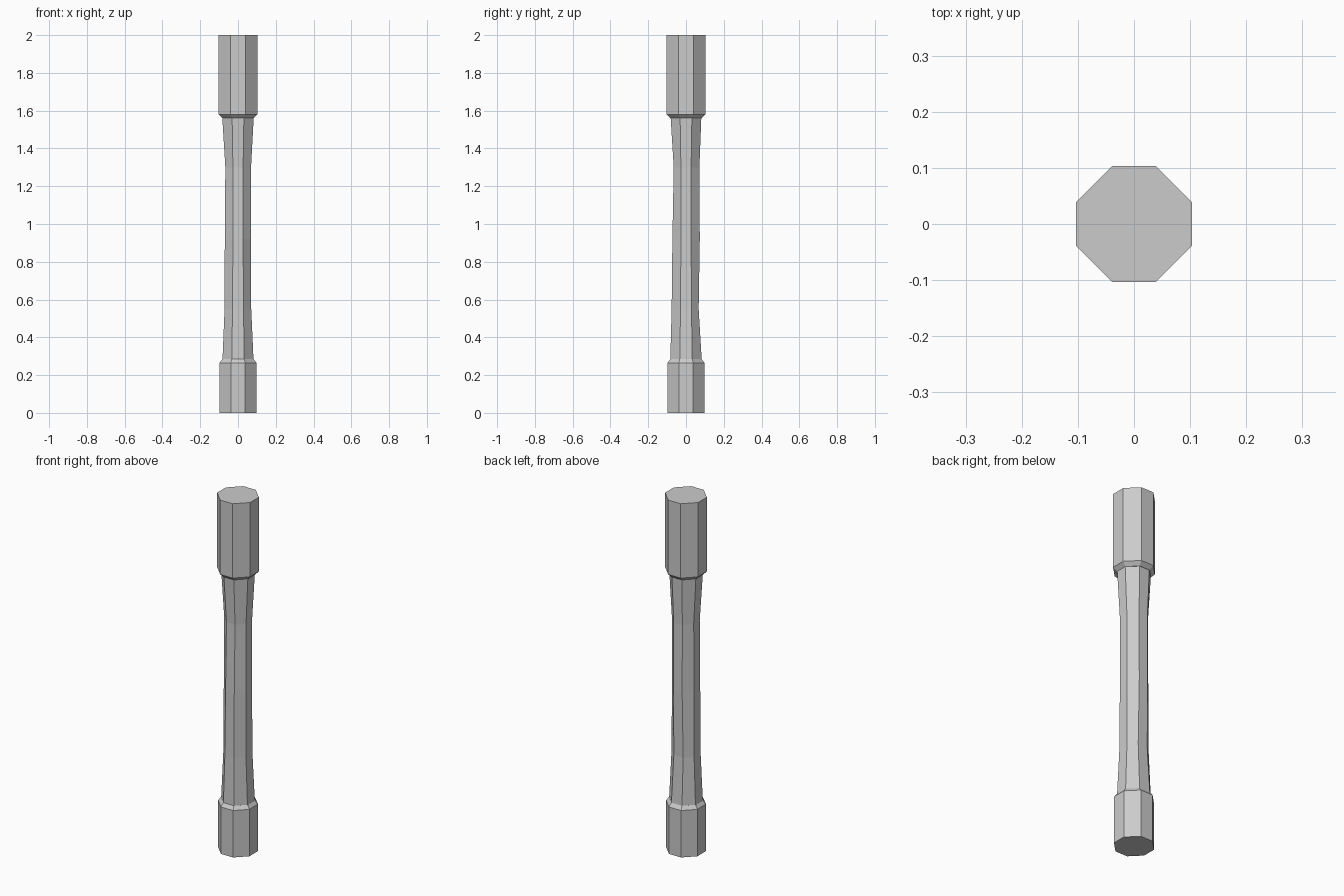
import bpy, bmesh

cube = bpy.data.objects.get("Cube")
if cube:
    bpy.data.objects.remove(cube, do_unlink=True)

stone = bpy.data.materials.new("Grey stone")
stone.use_nodes = True
grey = (0.6, 0.6, 0.6, 1)
stone.diffuse_color = grey
stone.node_tree.nodes["Principled BSDF"].inputs["Base Color"].default_value = grey


def octagon(bm, z, left, right, front, back, flat):
    """Eight-sided ring with given extents; flat is the half width of its straight sides."""
    corners = [(-flat, front), (flat, front), (right, -flat), (right, flat),
               (flat, back), (-flat, back), (left, flat), (left, -flat)]
    return [bm.verts.new((x, y, z)) for x, y in corners]


def loft(name, rings):
    """Closed flat-shaded octagonal solid through a stack of rings."""
    bm = bmesh.new()
    loops = [octagon(bm, *r) for r in rings]
    bm.faces.new(loops[0][::-1])
    bm.faces.new(loops[-1])
    for low, high in zip(loops, loops[1:]):
        for i in range(8):
            j = (i + 1) % 8
            bm.faces.new((low[i], low[j], high[j], high[i]))
    mesh = bpy.data.meshes.new(name)
    bm.to_mesh(mesh)
    bm.free()
    mesh.materials.append(stone)
    obj = bpy.data.objects.new(name, mesh)
    bpy.context.collection.objects.link(obj)


def even(z, half, flat):
    return (z, -half, half, -half, half, flat)


# Base block with its chamfered shoulder
loft("base_block", [even(0, 0.098, 0.038), even(0.265, 0.098, 0.038),
                    even(0.285, 0.083, 0.033)])

# Worn, slightly uneven shaft: z, left, right, front, back, flat
loft("shaft", [
    (0.285, -0.082, 0.082, -0.083, 0.083, 0.033),
    (0.55, -0.071, 0.070, -0.076, 0.067, 0.029),
    (0.92, -0.070, 0.069, -0.072, 0.073, 0.027),
    (1.30, -0.067, 0.069, -0.065, 0.071, 0.027),
    (1.56, -0.083, 0.083, -0.081, 0.081, 0.031),
])

# Top block with its chamfered underside
loft("top_block", [even(1.56, 0.083, 0.032), even(1.58, 0.103, 0.039),
                   even(2, 0.103, 0.039)])
